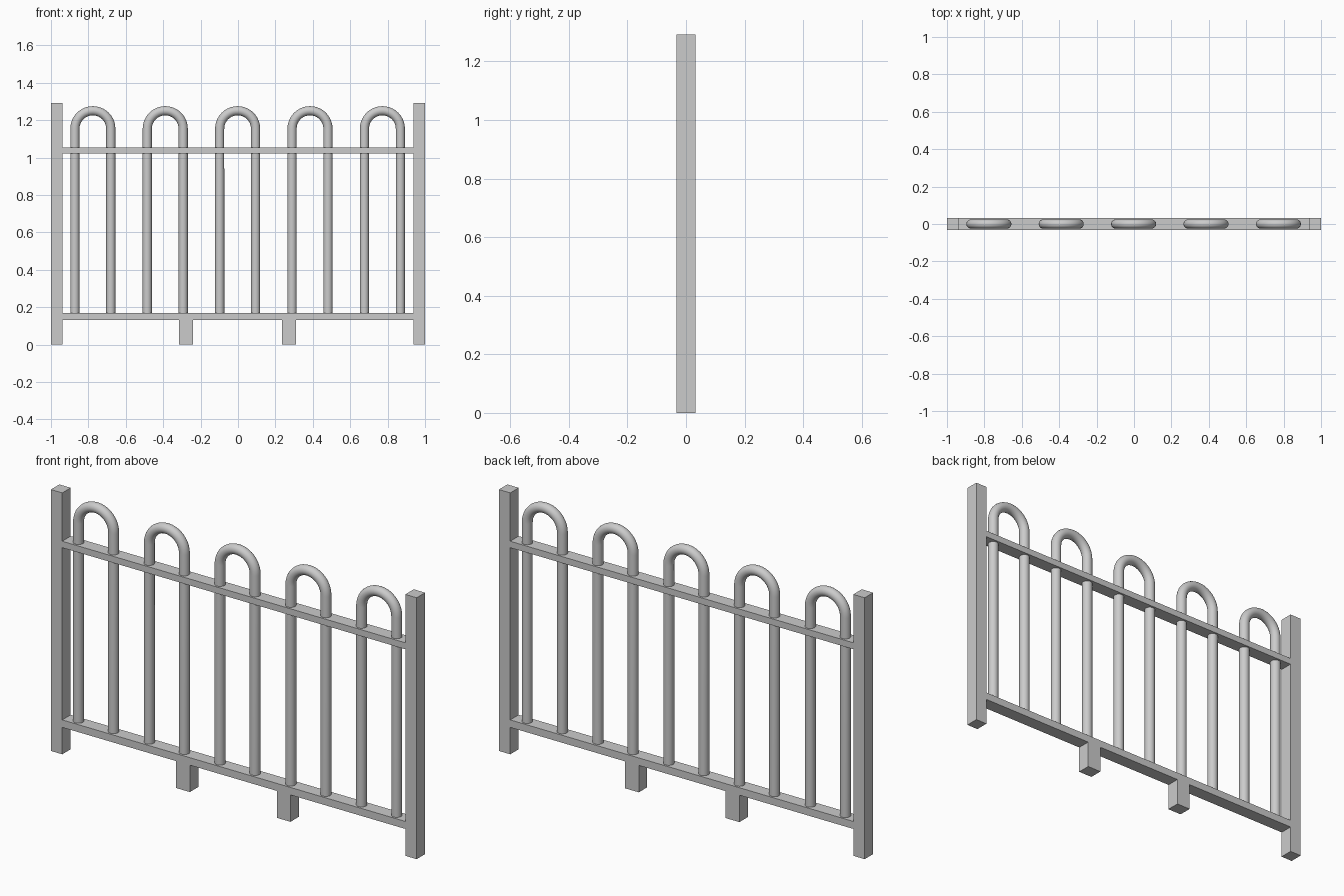
import bpy
import math

if "Cube" in bpy.data.objects:
    bpy.data.objects.remove(bpy.data.objects["Cube"])

DEPTH = 0.066            # common depth of posts, rails and feet
TUBE_R = 0.0245          # hoop tube radius
BEND_R = 0.096           # hoop bend radius (centreline)
BEND_Z = 1.1545          # height where the bend starts
SPACING = 0.387


def box(name, x0, x1, z0, z1):
    bpy.ops.mesh.primitive_cube_add(size=1, location=((x0 + x1) / 2, 0, (z0 + z1) / 2))
    ob = bpy.context.object
    ob.name = name
    ob.scale = (x1 - x0, DEPTH, z1 - z0)
    bpy.ops.object.transform_apply(location=False, rotation=False, scale=True)
    return ob


def hoop(name, x):
    # upside-down U path swept with a round section
    steps = 20
    path = [(-BEND_R, 0, 0.15)]
    for i in range(steps + 1):
        a = math.pi * (1 - i / steps)
        path.append((BEND_R * math.cos(a), 0, BEND_Z + BEND_R * math.sin(a)))
    path.append((BEND_R, 0, 0.15))
    curve = bpy.data.curves.new(name, 'CURVE')
    curve.dimensions = '3D'
    curve.bevel_depth = TUBE_R
    curve.bevel_resolution = 8
    curve.use_fill_caps = True
    spline = curve.splines.new('POLY')
    spline.points.add(len(path) - 1)
    for p, co in zip(spline.points, path):
        p.co = (*co, 1)
    ob = bpy.data.objects.new(name, curve)
    bpy.context.collection.objects.link(ob)
    ob.location.x = x
    bpy.ops.object.select_all(action='DESELECT')
    ob.select_set(True)
    bpy.context.view_layer.objects.active = ob
    bpy.ops.object.convert(target='MESH')
    bpy.ops.object.shade_smooth_by_angle(angle=math.radians(40))


# end posts
box("post_left", -1, -0.938, 0, 1.292)
box("post_right", 0.938, 1, 0, 1.292)

# rails between the posts
box("rail_top", -0.938, 0.938, 1.021, 1.053)
box("rail_bottom", -0.938, 0.938, 0.133, 0.17)

# short support feet under the bottom rail
box("foot_left", -0.315, -0.24, 0, 0.133)
box("foot_right", 0.235, 0.31, 0, 0.133)

# hooped bars
for i in range(5):
    hoop(f"hoop_bar_{i + 1}", (i - 2) * SPACING - 0.002)
